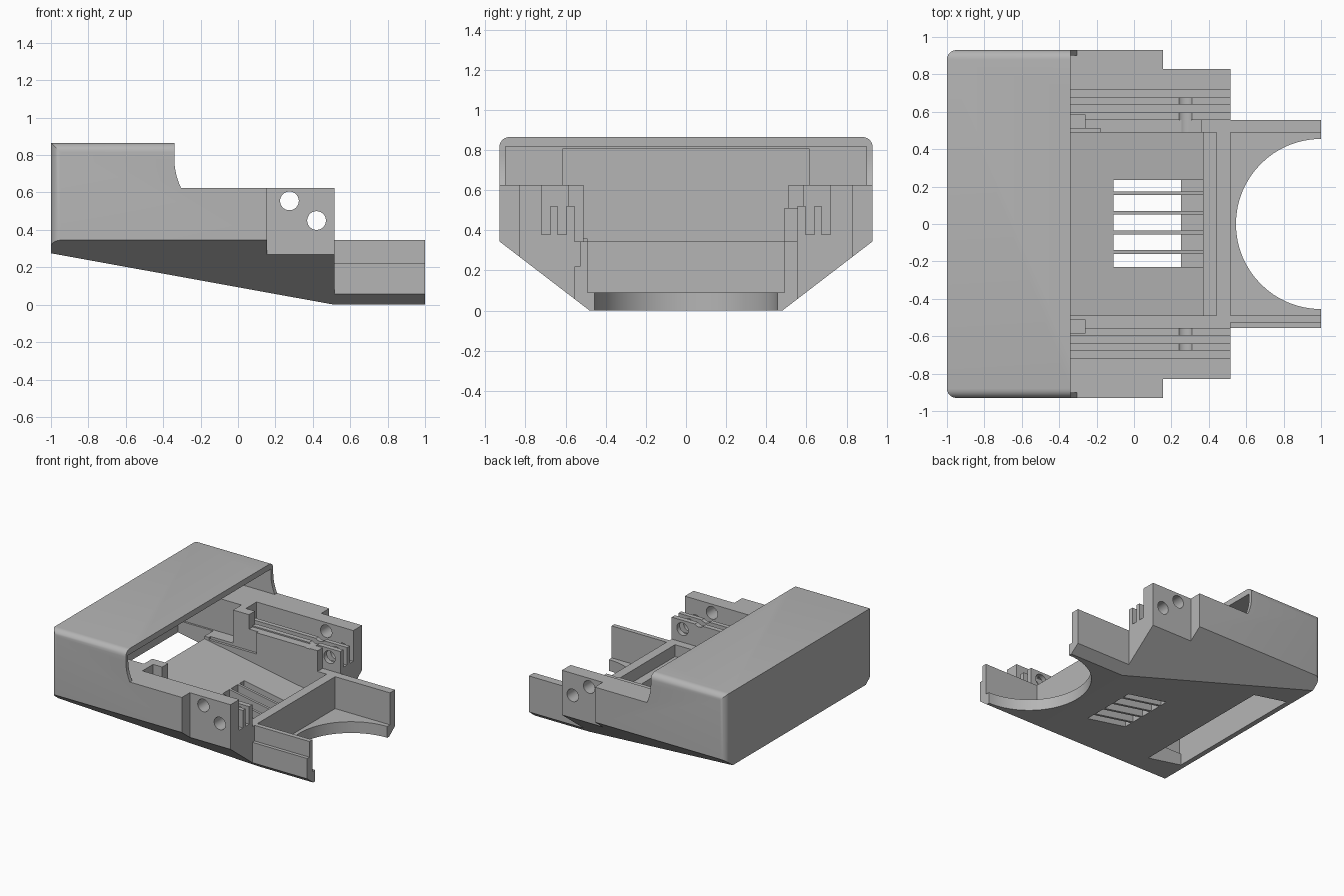
import bpy, bmesh, math
from mathutils import Vector, Matrix

cube = bpy.data.objects.get("Cube")
if cube:
    bpy.data.objects.remove(cube, do_unlink=True)

grey = bpy.data.materials.new("plain grey")
grey.use_nodes = True
grey.diffuse_color = (0.46, 0.46, 0.46, 1)
grey.node_tree.nodes["Principled BSDF"].inputs["Base Color"].default_value = grey.diffuse_color


def link(name, bm):
    bmesh.ops.recalc_face_normals(bm, faces=bm.faces[:])
    me = bpy.data.meshes.new(name)
    bm.to_mesh(me)
    bm.free()
    me.materials.append(grey)
    ob = bpy.data.objects.new(name, me)
    bpy.context.collection.objects.link(ob)
    return ob


def prism(points, y0, y1):
    """Side profile in x, z extruded across y."""
    bm = bmesh.new()
    face = bm.faces.new([bm.verts.new((x, y0, z)) for x, z in points])
    ext = bmesh.ops.extrude_face_region(bm, geom=[face])
    moved = [v for v in ext["geom"] if isinstance(v, bmesh.types.BMVert)]
    bmesh.ops.translate(bm, verts=moved, vec=(0, y1 - y0, 0))
    bmesh.ops.recalc_face_normals(bm, faces=bm.faces[:])
    return bm


def box(x0, x1, y0, y1, z0, z1):
    return prism([(x0, z0), (x1, z0), (x1, z1), (x0, z1)], y0, y1)


def mirrored(x0, x1, y0, y1, z0, z1):
    return [box(x0, x1, y0, y1, z0, z1), box(x0, x1, -y1, -y0, z0, z1)]


def cylinder(r, depth, loc, along_y=False):
    bm = bmesh.new()
    rot = Matrix.Rotation(math.pi / 2, 4, 'X') if along_y else Matrix()
    bmesh.ops.create_cone(bm, cap_ends=True, segments=64, radius1=r, radius2=r,
                          depth=depth, matrix=Matrix.Translation(loc) @ rot)
    return bm


def chamfer_underside(bm):
    # Slanted planes along both lower long edges
    for s in (-1, 1):
        geom = bm.verts[:] + bm.edges[:] + bm.faces[:]
        cut = bmesh.ops.bisect_plane(bm, geom=geom, plane_co=(0, s * 0.48, 0),
                                     plane_no=(0, s * 0.345, -0.45), clear_outer=True)
        edges = [e for e in cut["geom_cut"] if isinstance(e, bmesh.types.BMEdge)]
        bmesh.ops.contextual_create(bm, geom=edges)


def carve(ob, cutters):
    for bm in cutters:
        tool = link("cutter", bm)
        tool.hide_render = True
        mod = ob.modifiers.new("cut", 'BOOLEAN')
        mod.operation, mod.solver, mod.object = 'DIFFERENCE', 'EXACT', tool
        graph = bpy.context.evaluated_depsgraph_get()
        me = bpy.data.meshes.new_from_object(ob.evaluated_get(graph))
        ob.modifiers.remove(mod)
        ob.data = me
        bpy.data.objects.remove(tool, do_unlink=True)


def smooth(ob):
    bpy.ops.object.select_all(action='DESELECT')
    ob.select_set(True)
    bpy.context.view_layer.objects.active = ob
    bpy.ops.object.shade_smooth_by_angle(angle=math.radians(25))


def slope(x):
    return 0.275 * (0.515 - x) / 1.515


# Outer housing with sloping underside, hood and concave hood sides
SHOULDER, TOP, HOOD = 0.625, 0.865, -0.34
arc = [(HOOD + 0.035 * t * t, TOP - 0.09 - 0.15 * t) for t in (1, 0.8, 0.6, 0.4, 0.2, 0)]
bm = prism([(-1, 0.275), (0.515, 0), (0.515, SHOULDER)] + arc + [(HOOD, TOP), (-1, TOP)],
           -0.93, 0.93)


def is_round(e):
    a, b = e.verts[0].co, e.verts[1].co
    if abs(a.y - b.y) > 0.01:
        return False
    return min(a.z, b.z) > TOP - 0.001 or max(a.x, b.x) < -0.999


bmesh.ops.bevel(bm, geom=[e for e in bm.edges if is_round(e)], offset=0.05,
                segments=6, profile=0.5, affect='EDGES')
chamfer_underside(bm)
housing = link("housing", bm)

# Narrower front part of the side blocks
cuts = mirrored(0.155, 0.7, 0.83, 1.1, -0.2, 1)
# Hood hollow, open toward the tray
cuts += [box(-0.62, -0.2, -0.9, 0.9, SHOULDER, 0.818),
         box(-0.95, -0.40, -0.615, 0.615, 0.36, 0.805)]
# Tray with a floor parallel to the underside
floor = 0.13
cuts.append(prism([(-0.95, slope(-0.95) + floor), (0.37, slope(0.37) + floor), (0.37, 0.25),
                   (0.44, 0.25), (0.44, 0.80), (-0.95, 0.80)], -0.49, 0.49))
cuts.append(box(-0.6, -0.18, -0.51, 0.51, 0.34, 0.79))
# Cross wall top and inner ledges
cuts += [box(0.36, 0.7, -0.555, 0.555, 0.345, 0.9),
         box(-0.26, 0.7, -0.555, -0.4, 0.345, 0.9),
         box(-0.26, 0.7, 0.4, 0.555, 0.51, 0.9)]
# Guide rails: lowered ribs with two grooves on each side
cuts += mirrored(HOOD, 0.7, 0.585, 0.72, 0.52, 0.9)
cuts += mirrored(-0.26, 0.7, 0.54, 0.60, 0.52, 0.9)
cuts += mirrored(HOOD, 0.7, 0.675, 0.72, 0.38, 0.9)
cuts += mirrored(HOOD, 0.7, 0.595, 0.64, 0.38, 0.9)
# Opening through the underside below the hood
cuts.append(box(-0.95, -0.64, -0.6, 0.6, -0.2, 0.6))
# Vent slots, each with a shallow lead-in
edges = (-0.23, -0.16, -0.055, 0.05, 0.155, 0.235)
for i, (a, b) in enumerate(zip(edges, edges[1:])):
    y0 = a + (0.02 if i else 0)
    cuts += [box(-0.11, 0.25, y0, b, -0.2, 0.4), box(0.2, 0.37, y0, b, 0.09, 0.24)]
# Cross holes through both side blocks
for x, z in ((0.275, 0.555), (0.42, 0.45)):
    cuts.append(cylinder(0.05, 3, (x, 0, z), True))
carve(housing, cuts)
smooth(housing)

# Front tail: low walls, thin floor and a half-round cutout
bm = box(0.515, 1, -0.555, 0.555, 0, 0.345)
chamfer_underside(bm)
tail = link("front_tail", bm)
carve(tail, [box(0.3, 1.2, -0.49, 0.49, 0.09, 0.6),
             box(0.3, 1.2, -0.7, -0.527, 0.22, 0.6),
             cylinder(0.455, 1, (1, 0, 0))])
smooth(tail)
